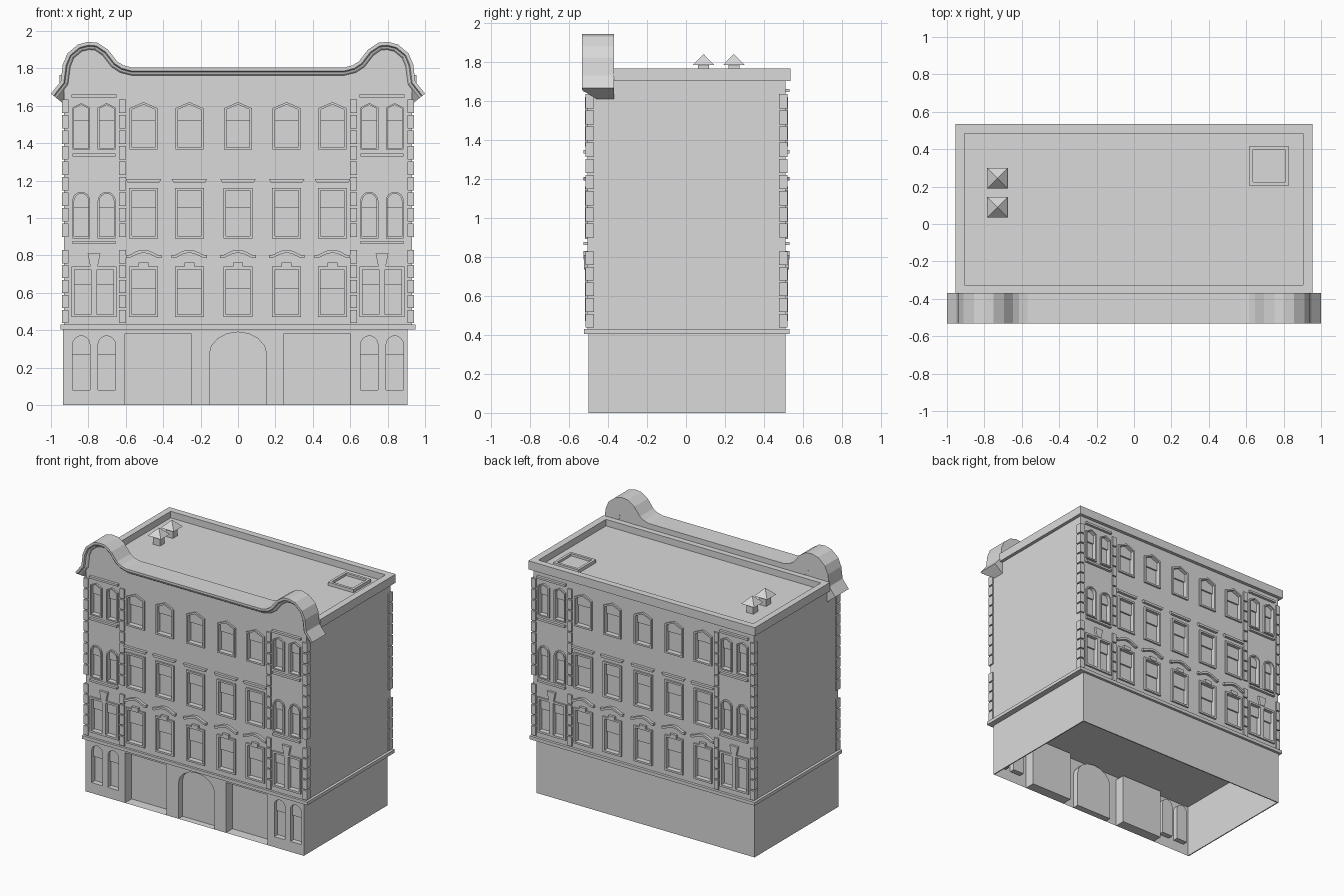
import bpy, bmesh, math
from mathutils import Vector

cube = bpy.data.objects.get("Cube")
if cube:
    bpy.data.objects.remove(cube, do_unlink=True)

stone = bpy.data.materials.new("pale_grey_stone")
stone.use_nodes = True
stone.diffuse_color = (0.7, 0.7, 0.7, 1)
stone.node_tree.nodes["Principled BSDF"].inputs["Base Color"].default_value = (0.7, 0.7, 0.7, 1)


def finish(name, bm, recalc=True, flip=False):
    if recalc:
        bmesh.ops.recalc_face_normals(bm, faces=bm.faces[:])
    if flip:
        bmesh.ops.reverse_faces(bm, faces=bm.faces[:])
    mesh = bpy.data.meshes.new(name)
    bm.to_mesh(mesh)
    bm.free()
    mesh.materials.append(stone)
    obj = bpy.data.objects.new(name, mesh)
    bpy.context.scene.collection.objects.link(obj)
    return obj


def loft(name, loops, cap_start=False, recalc=True, flip=False):
    """Skin closed loops in order; the last loop is always capped."""
    bm = bmesh.new()
    rings = [[bm.verts.new(p) for p in loop] for loop in loops]
    n = len(rings[0])
    for a, b in zip(rings, rings[1:]):
        for j in range(n):
            k = (j + 1) % n
            bm.faces.new((b[j], b[k], a[k], a[j]))
    bm.faces.new(rings[-1][::-1])
    if cap_start:
        bm.faces.new(rings[0])
    return finish(name, bm, recalc, flip)


def at_y(pts, y):
    return [(x, y, z) for x, z in pts]


def prism(name, pts, y0, y1):
    return loft(name, [at_y(pts, y0), at_y(pts, y1)], cap_start=True)


def rect(x0, x1, y0, y1, z):
    return [(x0, y0, z), (x1, y0, z), (x1, y1, z), (x0, y1, z)]


def box(name, x0, x1, y0, y1, z0, z1):
    return loft(name, [rect(x0, x1, y0, y1, z) for z in (z0, z1)], cap_start=True)


def opening(cx, z0, z1, hw, n=1, rise=0.0):
    """Outline, clockwise: n=1 flat head, n=2 pointed head, more = arch."""
    head = []
    for i in range(n + 1):
        u = -math.cos(math.pi * i / n)
        head.append((cx + hw * u, z1 - rise + rise * math.sqrt(max(0, 1 - u * u))))
    return [(cx - hw, z0)] + head + [(cx + hw, z0)]


def pierced_wall(name, outline, holes, y, flip):
    bm = bmesh.new()
    for loop in [outline] + holes:
        vs = [bm.verts.new((x, y, z)) for x, z in loop]
        for a, b in zip(vs, vs[1:] + vs[:1]):
            bm.edges.new((a, b))
    d = 1 if flip else -1
    bmesh.ops.triangle_fill(bm, use_beauty=True, use_dissolve=True, edges=bm.edges[:], normal=(0, d, 0))
    for f in bm.faces:
        f.normal_update()
        if f.normal.y * d < 0:
            f.normal_flip()
    return finish(name, bm, recalc=False)


COLUMNS = (-0.505, -0.26, 0, 0.26, 0.505)
BAYS = (-0.77, 0.77)
LEDGE, EAVES = 0.43, 1.70


def window(cx, z0, z1, hw, border, rail, n, rise, wall, s):
    """Raised frame, recessed pane and a proud upper sash; returns the hole."""
    inner_rise = rise * (hw - border) / hw
    outer = opening(cx, z0, z1, hw, n, rise)
    inner = opening(cx, z0 + border, z1 - border, hw - border, n, inner_rise)
    front, pane = wall + s * 0.013, wall - s * 0.025
    loft("window_frame", [at_y(outer, wall), at_y(outer, front), at_y(inner, front), at_y(inner, pane)],
         recalc=False, flip=s > 0)
    sash = opening(cx, rail, z1 - border, hw - border, n, inner_rise)
    prism("upper_sash", sash, pane, pane + s * 0.012)
    return inner


def facade(side, wall, s):
    holes = []

    def win(*args):
        holes.append(window(*args, wall, s))

    def trim(name, pts, out=0.017):
        prism(name, pts, wall - s * 0.002, wall + s * out)

    # Five middle columns
    for cx in COLUMNS:
        win(cx, 0.47, 0.74, 0.077, 0.014, 0.62, 1, 0)
        win(cx, 0.89, 1.16, 0.077, 0.014, 1.055, 1, 0)
        win(cx, 1.365, 1.62, 0.075, 0.013, 1.52, 2, 0.033)
        trim("keystone", opening(cx, 0.735, 0.762, 0.027), 0.018)
        trim("flat_hood", [(cx - 0.085, 1.19), (cx - 0.095, 1.208), (cx + 0.095, 1.208), (cx + 0.085, 1.19)], 0.02)
        xs = [i * 0.095 / 6 for i in range(-6, 7)]
        top = [(cx + x, 0.802 + 0.028 * max(0, math.cos(x / 0.075 * math.pi / 2))) for x in xs]
        trim("curved_hood", top + [(x, z - 0.017) for x, z in reversed(top)], 0.02)

    # Paired windows of the end bays
    for bx in BAYS:
        for d in (-1, 1):
            win(bx + d * 0.06, 0.47, 0.74, 0.06, 0.015, 0.645, 1, 0)
            win(bx + d * 0.068, 0.89, 1.14, 0.048, 0.01, 1.055, 8, 0.048)
            win(bx + d * 0.068, 1.365, 1.615, 0.048, 0.01, 1.52, 2, 0.025)
        trim("bay_keystone", [(bx - 0.02, 0.74), (bx - 0.034, 0.81), (bx + 0.034, 0.81), (bx + 0.02, 0.74)])
        for z, hw in ((0.86, 0.115), (1.33, 0.115), (1.645, 0.12)):
            trim("bay_string_course", opening(bx, z, z + 0.016, hw), 0.02)

    pierced_wall(side + "_upper_wall", opening(0, LEDGE - 0.01, EAVES, 0.93), holes, wall, s > 0)

    # Banded pilasters and corner quoins
    for start, end, count in ((LEDGE, 0.83, 5), (0.89, 1.635, 9)):
        pitch = (end - start) / count
        for i in range(count):
            z0 = start + i * pitch + 0.008
            z1 = start + (i + 1) * pitch - 0.002
            for m in (-1, 1):
                trim("pilaster_block", opening(m * 0.618, z0, z1, 0.018), 0.011)
                xs = sorted((m * 0.905, m * 0.941))
                ys = sorted((wall + s * 0.011, wall - s * 0.034))
                box("quoin", *xs, *ys, z0, z1)


# Upper storeys
FRONT, BACK = -0.505, 0.51
facade("front", FRONT, -1)
facade("back", BACK, 1)
for m in (-1, 1):
    box("upper_side_wall", *sorted((m * 0.92, m * 0.93)), FRONT, BACK, LEDGE - 0.01, EAVES)
box("storey_ledge", -0.95, 0.95, -0.522, 0.53, 0.405, LEDGE)

# Ground floor: open-bottomed shell
X0, X1, GF = -0.935, 0.905, -0.50
box("ground_right_wall", X0, X0 + 0.008, GF, BACK, 0, 0.405)
box("ground_left_wall", X1 - 0.008, X1, GF, BACK, 0, 0.405)
box("ground_back_wall", X0, X1, BACK - 0.008, BACK, 0, 0.405)
shops = [opening(x, 0, 0.383, 0.176) for x in (-0.427, 0.423)]
door = opening(0, 0, 0.39, 0.153, 8, 0.12)
ground_outline = [(X0, 0)] + shops[0] + door + shops[1] + [(X1, 0), (X1, 0.405), (X0, 0.405)]
ground_holes = []
for bx in BAYS:
    for d in (-1, 1):
        hole = opening(bx + d * 0.068, 0.08, 0.37, 0.046, 8, 0.046)
        ground_holes.append(hole)
        loft("ground_window", [at_y(hole, GF), at_y(hole, GF + 0.04)], recalc=False)
        prism("ground_upper_sash", opening(bx + d * 0.068, 0.27, 0.37, 0.046, 8, 0.046), GF + 0.04, GF + 0.025)
pierced_wall("ground_front_wall", ground_outline, ground_holes, GF, False)
for name, shape, depth in (("shop_recess", shops[0], 0.08), ("shop_recess", shops[1], 0.08), ("door_recess", door, 0.05)):
    loft(name, [at_y(shape, GF), at_y(shape, GF + depth)], recalc=False)

# Front parapet: moulding swept along a scrolled line
half = [(-1.0, 1.665), (-0.948, 1.73), (-0.937, 1.82), (-0.912, 1.88), (-0.855, 1.928), (-0.80, 1.942),
        (-0.75, 1.937), (-0.695, 1.90), (-0.647, 1.838), (-0.615, 1.817), (-0.57, 1.805)]
path = [Vector(p) for p in half + [(-x, z) for x, z in reversed(half)]]
section = [(0, -0.37), (0, -0.532), (0.018, -0.532), (0.024, -0.52), (0.034, -0.516), (0.042, -0.505),
           (0.12, -0.43), (0.12, -0.37)]


def inward(i):
    a, b = path[max(i - 1, 0)], path[min(i + 1, len(path) - 1)]
    t = (b - a).normalized()
    return Vector((t.y, -t.x))


rings = []
for i, p in enumerate(path):
    nrm = inward(i)
    rings.append([(p.x + nrm.x * t, y, p.y + nrm.y * t) for t, y in section])
loft("parapet_moulding", rings, cap_start=True)
field = [p + inward(i) * 0.03 for i, p in enumerate(path)]
field = [(max(-0.93, min(0.93, p.x)), p.y) for p in field if p.y > EAVES]
prism("parapet_body", [(-0.93, EAVES)] + field + [(0.93, EAVES)], FRONT, -0.372)

# Roof deck with raised rim
loft("roof_rim_and_deck", [rect(-0.93, 0.93, -0.50, BACK, EAVES), rect(-0.955, 0.955, -0.372, 0.535, EAVES),
                           rect(-0.955, 0.955, -0.372, 0.535, 1.765), rect(-0.907, 0.903, -0.327, 0.485, 1.765),
                           rect(-0.907, 0.903, -0.327, 0.485, 1.715)])

# Roof hatch and vents
loft("roof_hatch", [rect(0.615, 0.83, 0.205, 0.415, 1.71), rect(0.615, 0.83, 0.205, 0.415, 1.74),
                    rect(0.635, 0.81, 0.225, 0.395, 1.74), rect(0.635, 0.81, 0.225, 0.395, 1.722)])
for y in (0.09, 0.245):
    loft("roof_vent", [rect(-0.73 - r, -0.73 + r, y - r, y + r, z)
                       for r, z in ((0.028, 1.71), (0.028, 1.783), (0.055, 1.783), (0.001, 1.838))])
